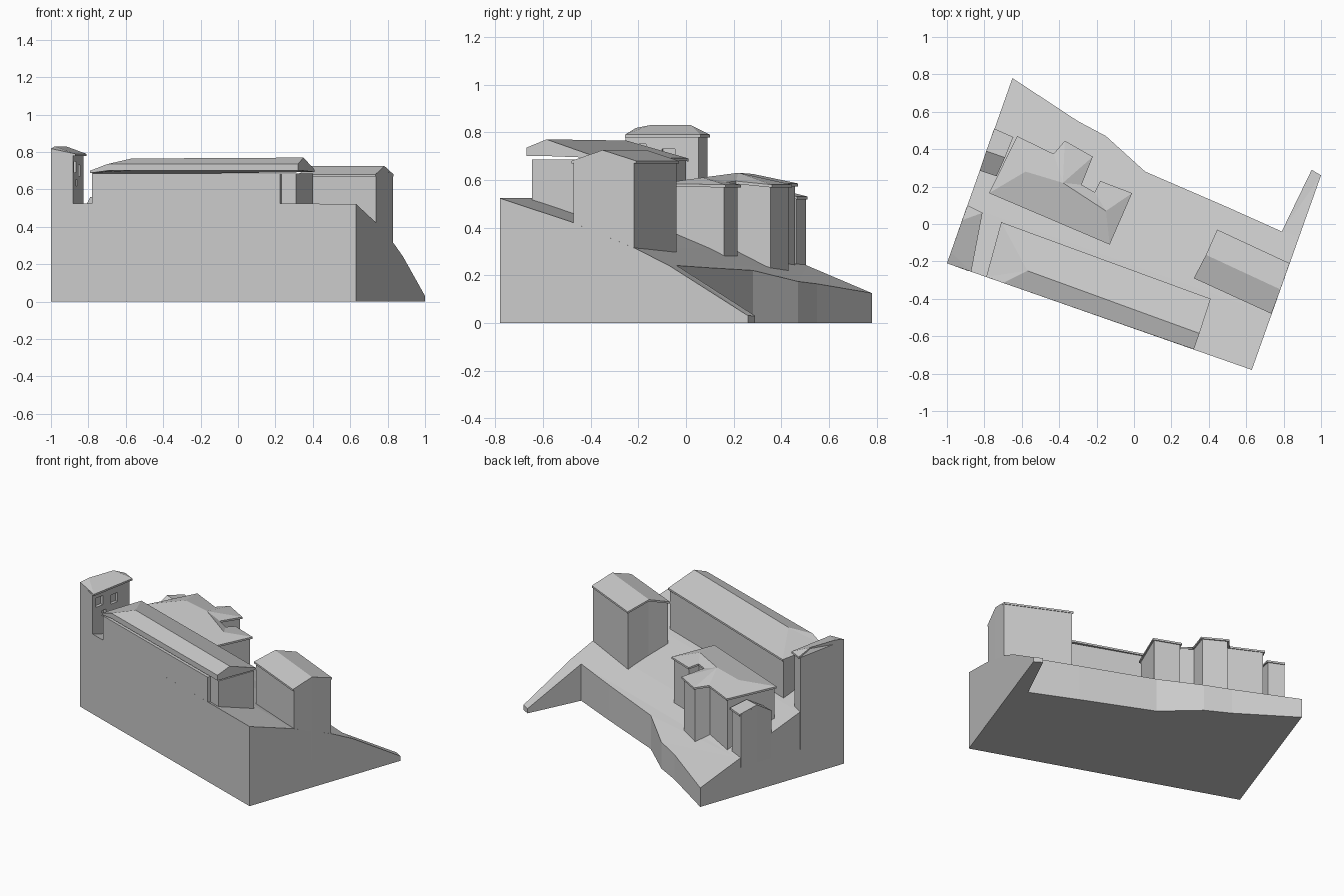
import bpy, bmesh, math
from mathutils import Vector

cube = bpy.data.objects.get("Cube")
if cube:
    bpy.data.objects.remove(cube, do_unlink=True)

stone = bpy.data.materials.new("pale grey stone")
stone.use_nodes = True
GREY = (0.6, 0.6, 0.6, 1)
stone.diffuse_color = GREY
stone.node_tree.nodes["Principled BSDF"].inputs["Base Color"].default_value = GREY


def finish(bm, name):
    bmesh.ops.recalc_face_normals(bm, faces=bm.faces)
    mesh = bpy.data.meshes.new(name)
    bm.to_mesh(mesh)
    bm.free()
    mesh.materials.append(stone)
    obj = bpy.data.objects.new(name, mesh)
    bpy.context.collection.objects.link(obj)
    return obj


def solid(name, top, bottom, faces):
    """Closed solid between two matching point lists; rim follows open edges."""
    bm = bmesh.new()
    up = [bm.verts.new(p) for p in top]
    low = [bm.verts.new(p) for p in bottom]
    edges = {(f[i], f[(i + 1) % len(f)]) for f in faces for i in range(len(f))}
    for f in faces:
        bm.faces.new([up[i] for i in f])
        bm.faces.new([low[i] for i in reversed(f)])
    for a, b in edges:
        if (b, a) not in edges:
            bm.faces.new((up[b], up[a], low[a], low[b]))
    return finish(bm, name)


def inset(foot, lips):
    """Move each footprint edge inward by its own eave overhang."""
    n = len(foot)
    flat = [Vector(p[:2]) for p in foot]
    dirs = [(flat[(i + 1) % n] - flat[i]).normalized() for i in range(n)]
    result = []
    for i, p in enumerate(flat):
        a, b = dirs[i - 1], dirs[i]
        move = Vector((-b.y, b.x)) * lips[i]
        if a.dot(b) < 0.95:
            move += Vector((-a.y, a.x)) * lips[i - 1]
        result.append(p + move)
    return result


def building(name, foot, ridge, faces, lips, thick=0.012, base=0.18):
    points = foot + ridge
    solid(name + "_roof", points, [(x, y, z - thick) for x, y, z in points], faces)
    plan = inset(foot, lips)
    top = [(p.x, p.y, f[2] - thick * 0.6) for p, f in zip(plan, foot)]
    return solid(name + "_walls", top, [(p.x, p.y, base) for p in plan], [range(len(foot))])


# Hillside: footprint raised to a slope that falls toward the back
ACROSS = Vector((0.335, 0.942, 0))
SLOPE = [(-0.53, 0.525), (-0.21, 0.425), (0.08, 0.312), (0.23, 0.24),
         (0.285, 0.22), (0.39, 0.175), (0.517, 0.125)]


def ground(p):
    v = ACROSS.dot(p)
    if p.x > 0.8 and v > 0.23:
        return max(0.03, 0.235 - (v - 0.23) * 0.585)
    for (a, za), (b, zb) in zip(SLOPE, SLOPE[1:]):
        if v <= b:
            return za + (zb - za) * max(0, v - a) / (b - a)
    return SLOPE[-1][1]


outline = [(-1, -0.21), (0.63, -0.78), (1, 0.26), (0.95, 0.29), (0.79, -0.04), (0.5, 0.09),
           (0.06, 0.28), (-0.15, 0.47), (-0.3, 0.55), (-0.65, 0.78)]
bm = bmesh.new()
floor = bm.faces.new([bm.verts.new((x, y, 0)) for x, y in outline])
raised = bmesh.ops.extrude_face_region(bm, geom=[floor], use_keep_orig=True)["geom"]
bmesh.ops.translate(bm, vec=(0, 0, 1), verts=[g for g in raised if isinstance(g, bmesh.types.BMVert)])
for v, _ in SLOPE[1:4]:
    bmesh.ops.bisect_plane(bm, geom=bm.verts[:] + bm.edges[:] + bm.faces[:],
                           plane_co=ACROSS * v, plane_no=ACROSS)
for vert in bm.verts:
    if vert.co.z > 0.5:
        vert.co.z = ground(vert.co)
bmesh.ops.triangulate(bm, faces=[f for f in bm.faces if all(v.co.z > 0.01 for v in f.verts)])
finish(bm, "hillside")

# Long house along the front edge, hipped at its left end
long_roof = [(-0.79, -0.283, 0.7), (-0.7, -0.315, 0.735), (0.32, -0.67, 0.735), (0.35, -0.585, 0.77),
             (0.41, -0.4, 0.705), (-0.71, 0.01, 0.69), (-0.57, -0.25, 0.765)]
solid("long_house_roof", long_roof, [(x, y, min(z - 0.012, 0.7)) for x, y, z in long_roof],
      [(0, 1, 6), (1, 2, 3, 6), (3, 4, 5, 6), (5, 0, 6)])
plan = [(-0.78, -0.287), (0.225, -0.638), (0.232, -0.618), (0.31, -0.645), (0.4, -0.405), (-0.71, 0)]
solid("long_house_walls", [(x, y, 0.685) for x, y in plan], [(x, y, 0.18) for x, y in plan], [range(6)])

# Gabled house on the right edge
building("right_house",
         [(0.32, -0.29, 0.68), (0.735, -0.48, 0.68), (0.783, -0.35, 0.725),
          (0.832, -0.21, 0.68), (0.445, -0.03, 0.68), (0.385, -0.165, 0.725)], [],
         [(0, 1, 2, 5), (5, 2, 3, 4)], (0.008, 0, 0, 0.008, 0.008, 0.008))

# Tall house at the left front corner
tower = building("corner_tower",
                 [(-1, -0.21, 0.818), (-0.87, -0.255, 0.79), (-0.81, 0.06, 0.79),
                  (-0.89, 0.1, 0.79), (-0.919, 0.02, 0.83), (-0.979, -0.15, 0.83)], [],
                 [(0, 1, 5), (1, 2, 4, 5), (2, 3, 4)], (0, 0.012, 0.01, 0, 0, 0))

# Recessed windows in the tower: position along wall, height, width, tall
for s, z, w, h in [(0.18, 0.72, 0.055, 0.06), (0.57, 0.7, 0.055, 0.06), (0.3, 0.635, 0.03, 0.035)]:
    bm = bmesh.new()
    bmesh.ops.create_cube(bm, size=1)
    bmesh.ops.scale(bm, vec=(w, 0.04, h), verts=bm.verts)
    cutter = finish(bm, "window_cutter")
    cutter.location = (-0.882 + 0.06 * s, -0.25 + 0.31 * s, z)
    cutter.rotation_euler.z = math.atan2(0.315, 0.06)
    cutter.hide_render = True
    cut = tower.modifiers.new("window", 'BOOLEAN')
    cut.operation = 'DIFFERENCE'
    cut.object = cutter
    bpy.context.view_layer.objects.active = tower
    bpy.ops.object.modifier_apply(modifier=cut.name)
    bpy.data.objects.remove(cutter, do_unlink=True)

# Small gatehouse on the left edge
building("gatehouse",
         [(-0.825, 0.285, 0.49), (-0.735, 0.255, 0.49), (-0.69, 0.355, 0.555),
          (-0.645, 0.465, 0.53), (-0.747, 0.51, 0.53), (-0.79, 0.39, 0.56)], [],
         [(0, 1, 2, 5), (5, 2, 3, 4)], (0.005, 0.008, 0.008, 0.008, 0, 0))

# Courtyard house with two rear wings
building("courtyard_house",
         [(-0.775, 0.165, 0.59), (-0.13, -0.11, 0.585), (-0.01, 0.165, 0.58), (-0.18, 0.23, 0.58),
          (-0.21, 0.17, 0.59), (-0.28, 0.21, 0.595), (-0.22, 0.36, 0.58), (-0.37, 0.445, 0.58),
          (-0.43, 0.375, 0.585), (-0.625, 0.47, 0.585)],
         [(-0.58, 0.28, 0.625), (-0.38, 0.22, 0.63), (-0.15, 0.07, 0.61)],
         [(0, 1, 12, 11, 10), (1, 2, 12), (2, 3, 4, 12), (4, 5, 11, 12),
          (5, 6, 11), (6, 7, 11), (7, 8, 11), (8, 9, 10, 11), (9, 0, 10)], [0.01] * 10)
